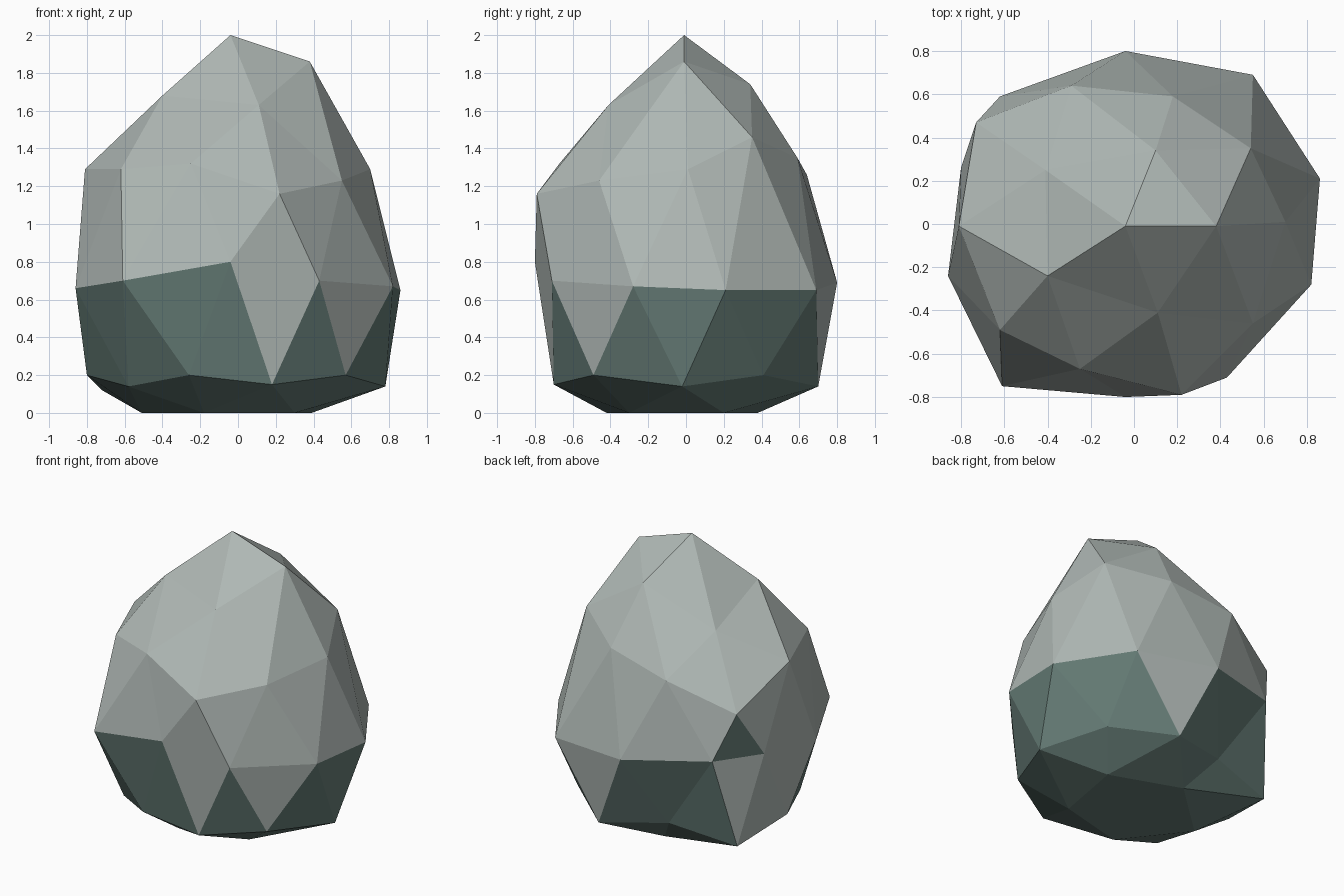
import bpy
import bmesh
from mathutils import Vector

default_cube = bpy.data.objects.get("Cube")
if default_cube:
    bpy.data.objects.remove(default_cube, do_unlink=True)


def make_material(name, colour):
    material = bpy.data.materials.new(name)
    material.use_nodes = True
    material.diffuse_color = (*colour, 1)
    shader = material.node_tree.nodes["Principled BSDF"]
    shader.inputs["Base Color"].default_value = (*colour, 1)
    shader.inputs["Roughness"].default_value = 0.9
    return material


stone_grey = make_material("stone grey", (0.43, 0.48, 0.46))
mossy_green = make_material("mossy green", (0.13, 0.2, 0.18))

# Irregular cross-sections of the boulder, counter-clockwise, in hundredths
crown = [(38, -1, 186), (10, 34, 174), (-41, 25, 150), (-40, -24, 168), (11, -41, 163)]
shoulder = [(70, 1, 129), (54, 35, 146), (18, 59, 135), (-29, 64, 126), (-73, 47, 107),
            (-81, -1, 129), (-62, -49, 129), (-25, -67, 132), (22, -79, 116), (55, -46, 123)]
waist = [(86, 21, 65), (55, 69, 65), (-4, 80, 69), (-62, 59, 75), (-80, 26, 73),
         (-86, -24, 66), (-61, -75, 70), (-4, -80, 80), (43, -71, 70), (82, -28, 67)]
foot = [(78, -2, 14), (57, 41, 20), (20, 70, 14), (-25, 55, 20), (-72, 45, 12),
        (-80, 0, 20), (-58, -46, 14), (-26, -70, 20), (18, -70, 15), (57, -49, 20)]
base = [(39, 20, 0), (-10, 38, 0), (-51, 0, 0), (-18, -42, 0), (30, -30, 0)]

bm = bmesh.new()


def add_ring(points):
    return [bm.verts.new(Vector(point) / 100) for point in points]


def item(ring, index):
    return ring[index % len(ring)]


def zigzag_band(outer, inner):
    """Join two equal rings, the inner one turned half a step."""
    for k in range(len(outer)):
        bm.faces.new((outer[k], item(outer, k + 1), inner[k]))
        bm.faces.new((outer[k], inner[k], item(inner, k - 1)))


def cap_end(pole, small, large, offset):
    """Close an end: a pole, a small ring, then a ring of twice the count."""
    for i in range(len(small)):
        here, following = small[i], item(small, i + 1)
        k = len(large) // len(small) * i + offset
        middle = item(large, k + 1)
        bm.faces.new((pole, here, following))
        bm.faces.new((here, middle, following))
        bm.faces.new((here, item(large, k), middle))
        bm.faces.new((following, middle, item(large, k + 2)))


crown, shoulder, waist, foot, base = map(add_ring, (crown, shoulder, waist, foot, base))
peak, underside = add_ring([(-4, -1, 200), (0, 0, 0)])

# Skin the boulder from peak to underside
cap_end(peak, crown, shoulder, 0)
zigzag_band(shoulder, waist)
zigzag_band(foot, waist)
cap_end(underside, base, foot, 1)
bmesh.ops.recalc_face_normals(bm, faces=bm.faces[:])

# Moss covers the facets that lean outward over the ground
bm.normal_update()
for face in bm.faces:
    face.smooth = False
    face.material_index = int(face.normal.z < -0.105)

mesh = bpy.data.meshes.new("boulder")
bm.to_mesh(mesh)
bm.free()
mesh.materials.append(stone_grey)
mesh.materials.append(mossy_green)
boulder = bpy.data.objects.new("boulder", mesh)
bpy.context.collection.objects.link(boulder)
